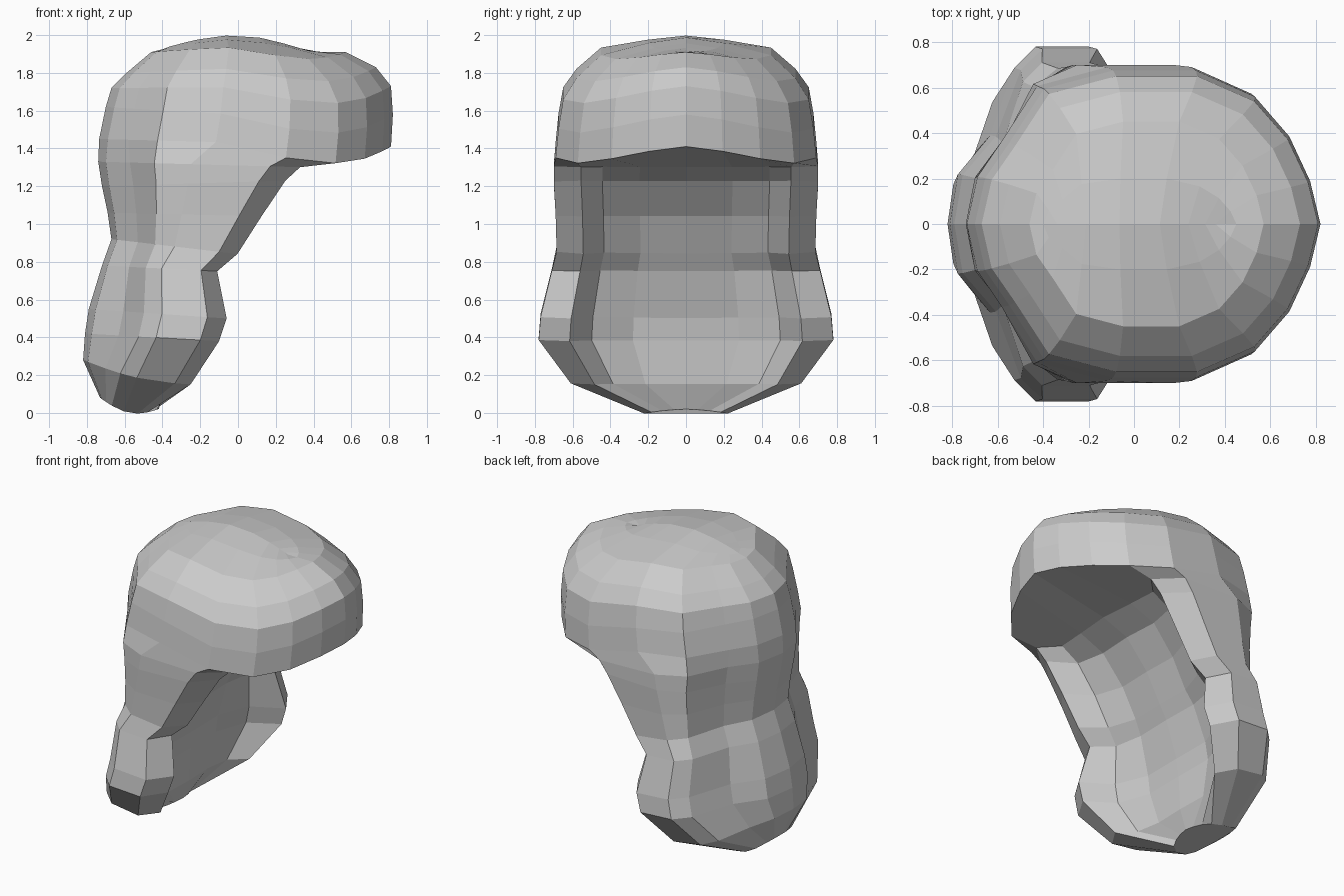
import bpy, bmesh, math

# Half cross-sections, back to front: (fraction along depth, fraction of half width)
LOCKS = [(0, 0), (.05, .28), (.25, .5), (.40, .88), (.53, 1),
         (.86, 1), (1, .79), (.89, .64), (.92, .36), (.94, 0)]
ROUND = [(0, 0), (.03, .3), (.10, .53), (.20, .88), (.40, 1),
         (.64, 1), (.81, .83), (.91, .57), (.97, .28), (1, 0)]

# Rows from hem to crown: back x, back z, front x, front z, half width, sag,
# roundness of back, roundness of front, hollow in the middle of the front
ROWS = [
    (-.73, .08, -.42, .02, .22, -.05, 1, 1, 0),
    (-.82, .28, -.24, .15, .61, -.03, .3, .1, .18),
    (-.81, .42, -.10, .38, .78, 0, 0, 0, .31),
    (-.79, .55, -.06, .50, .77, 0, 0, 0, .33),
    (-.72, .78, -.11, .75, .71, 0, .1, 0, .19),
    (-.67, .92, .01, .84, .685, 0, .3, .1, .27),
    (-.69, 1.06, .14, 1.04, .69, 0, .45, .1, .24),
    (-.72, 1.20, .27, 1.23, .70, 0, .55, .1, .16),
    (-.74, 1.33, .36, 1.30, .70, 0, .65, .15, .05),
    (-.735, 1.45, .81, 1.41, .69, 0, 1, 1, 0),
    (-.70, 1.62, .82, 1.58, .675, -.02, 1, 1, 0),
    (-.67, 1.72, .81, 1.73, .65, 0, 1, 1, 0),
    (-.59, 1.80, .73, 1.83, .58, .01, 1, 1, 0),
    (-.46, 1.91, .57, 1.91, .45, .025, 1, 1, 0),
    (-.40, 1.925, .45, 1.91, .20, .06, 1, 1, 0),
    (-.36, 1.94, .38, 1.91, 0, .073, 1, 1, 0),
]
DROP = .10  # the fringe sides hang lower than its middle


def ring(bm, row):
    """One closed ring of vertices, mirrored across y = 0."""
    bx, bz, fx, fz, w, sag, rb, rf, hollow = row
    half = []
    for i, ((s0, y0), (s1, y1)) in enumerate(zip(LOCKS, ROUND)):
        k = rb if i < 5 else rf
        s, y = s0 + (s1 - s0) * k, (y0 + (y1 - y0) * k) * w
        z = bz + (fz - bz) * s + sag * math.sin(math.pi * s)
        if bz > 1.4:
            z -= DROP * (y / .6) ** 1.5 * max(0, s - .4) / .4
        s -= hollow * {7: .5, 8: .95, 9: 1}.get(i, 0)
        half.append((bx + (fx - bx) * s, y, z))
    full = half + [(x, -y, z) for x, y, z in reversed(half[1:-1])]
    return [bm.verts.new(p) for p in full]


# Hair: loft through the rings, closed at the hem and along the crown ridge
bm = bmesh.new()
rings = [ring(bm, r) for r in ROWS]
n = len(rings[0])
for a, b in zip(rings, rings[1:]):
    for i in range(n):
        j = (i + 1) % n
        bm.faces.new((a[i], a[j], b[j], b[i]))
bm.faces.new(rings[0])
bmesh.ops.remove_doubles(bm, verts=bm.verts, dist=.001)
bmesh.ops.recalc_face_normals(bm, faces=bm.faces)
mesh = bpy.data.meshes.new("hair")
bm.to_mesh(mesh)
bm.free()
hair = bpy.data.objects.new("hair", mesh)
bpy.context.collection.objects.link(hair)
